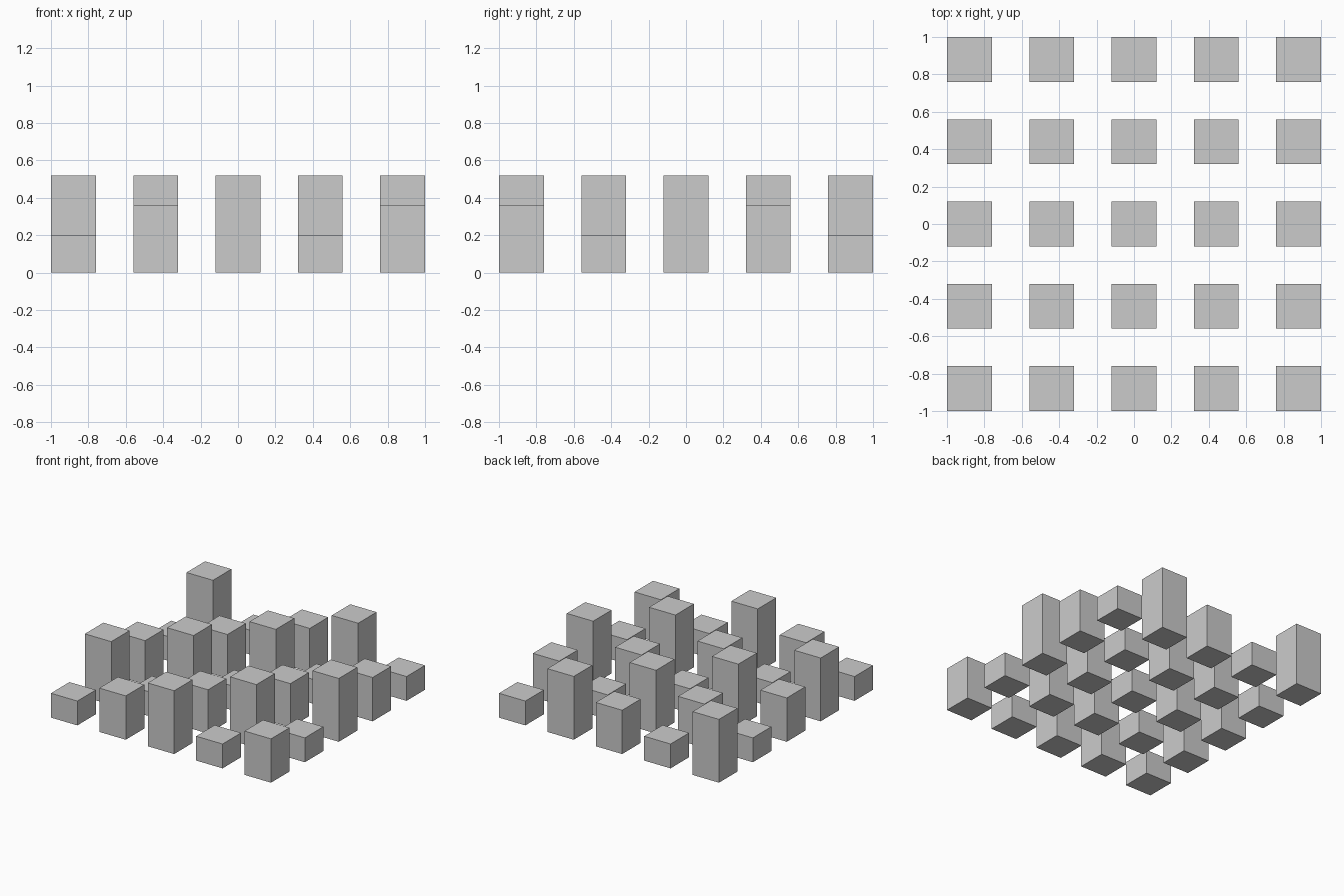
import bpy
import bmesh
from mathutils import Matrix

default_cube = bpy.data.objects.get("Cube")
if default_cube:
    bpy.data.objects.remove(default_cube, do_unlink=True)

COUNT = 5
SIZE = 0.24
PITCH = 0.44
HEIGHTS = (0.20, 0.36, 0.52)

# Single plain grey for every block
grey = bpy.data.materials.new("plain_grey")
grey.use_nodes = True
colour = (0.6, 0.6, 0.6, 1.0)
grey.diffuse_color = colour
grey.node_tree.nodes["Principled BSDF"].inputs["Base Color"].default_value = colour


def block_mesh(name, height):
    """Square block standing on its origin."""
    bm = bmesh.new()
    matrix = Matrix.Translation((0, 0, height / 2)) @ Matrix.Diagonal((SIZE, SIZE, height, 1))
    bmesh.ops.create_cube(bm, size=1, matrix=matrix)
    mesh = bpy.data.meshes.new(name)
    bm.to_mesh(mesh)
    bm.free()
    mesh.materials.append(grey)
    return mesh


# One shared mesh for each height
names = ("low_block", "middle_block", "tall_block")
meshes = [block_mesh(n, h) for n, h in zip(names, HEIGHTS)]

# Grid of separate blocks, with heights stepping along the diagonals
middle = (COUNT - 1) / 2
for row in range(COUNT):
    for column in range(COUNT):
        level = (column - row) % len(HEIGHTS)
        block = bpy.data.objects.new(f"{names[level]}_row{row + 1}_column{column + 1}", meshes[level])
        block.location = ((column - middle) * PITCH, (row - middle) * PITCH, 0)
        bpy.context.collection.objects.link(block)
